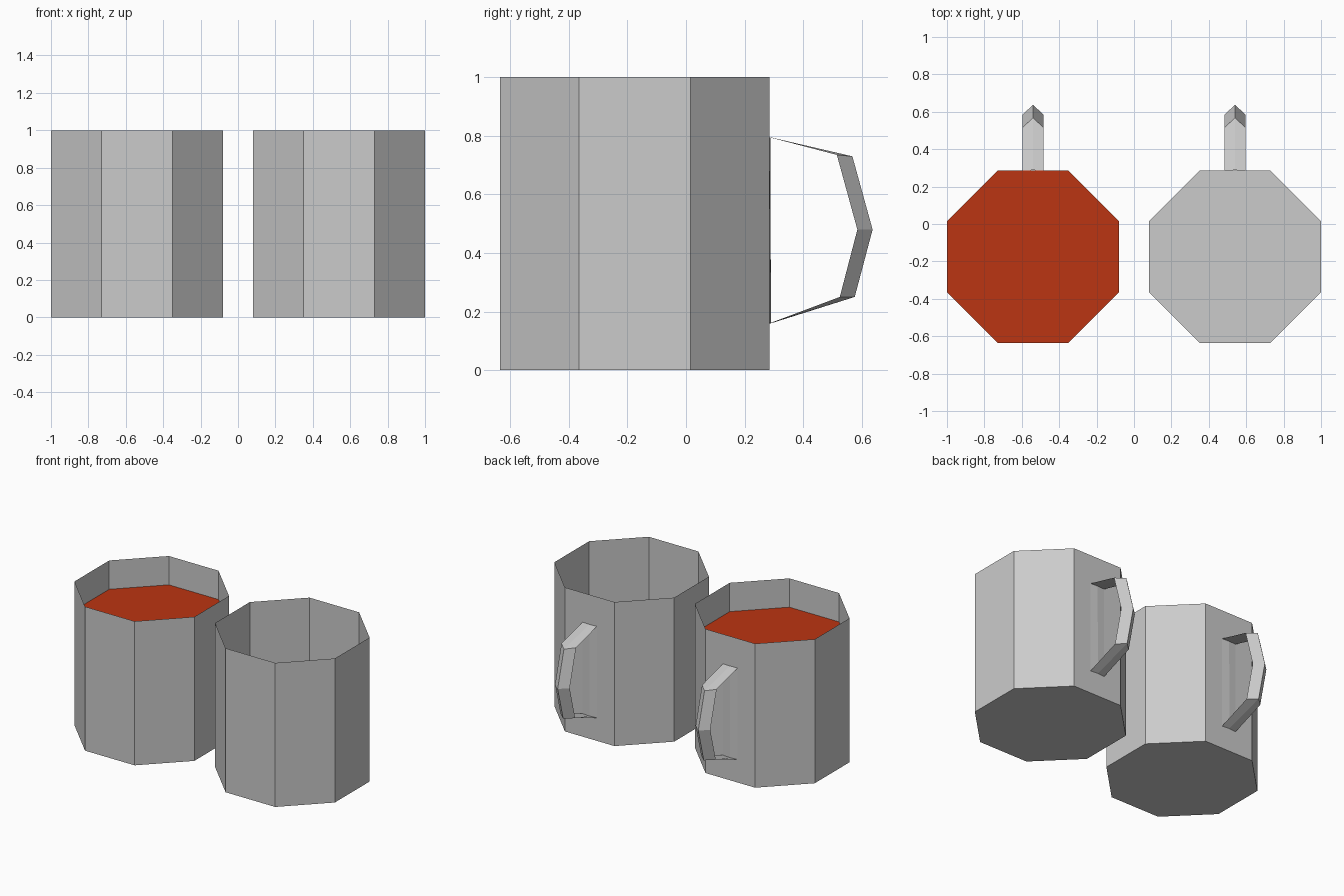
import bpy, bmesh, math

if "Cube" in bpy.data.objects:
    bpy.data.objects.remove(bpy.data.objects["Cube"])

CY = -0.175                            # centre of the mugs in y
R = 0.46 / math.cos(math.pi / 8)       # octagon corner radius


def make_object(name, bm, x, y):
    mesh = bpy.data.meshes.new(name)
    bm.to_mesh(mesh)
    bm.free()
    obj = bpy.data.objects.new(name, mesh)
    obj.location = (x, y, 0)
    bpy.context.collection.objects.link(obj)
    return obj


def octagon(bm, z):
    angles = [math.pi / 8 + i * math.pi / 4 for i in range(8)]
    return [bm.verts.new((R * math.cos(a), R * math.sin(a), z)) for a in angles]


def mug_body(name, x):
    # open thin-walled octagonal cup with a floor
    bm = bmesh.new()
    low, high = octagon(bm, 0), octagon(bm, 1)
    bm.faces.new(low[::-1])
    for i in range(8):
        j = (i + 1) % 8
        bm.faces.new((low[i], low[j], high[j], high[i]))
    return make_object(name, bm, x, CY)


def mug_handle(name, x):
    # folded strip: (edge y, ridge y, z edge, z ridge) from top to bottom
    rows = [(0.285, 0.288, 0.795, 0.795),
            (0.515, 0.568, 0.735, 0.73),
            (0.585, 0.637, 0.48, 0.48),
            (0.525, 0.576, 0.25, 0.25),
            (0.285, 0.29, 0.16, 0.16)]
    bm = bmesh.new()
    loops = [[bm.verts.new((-0.056, ye, ze)), bm.verts.new((0, yr, zr)),
              bm.verts.new((0.056, ye, ze))] for ye, yr, ze, zr in rows]
    # the strip closes into a loop along the mug wall
    for i in range(len(loops)):
        a, b = loops[i], loops[(i + 1) % len(loops)]
        for k in range(2):
            bm.faces.new((a[k], b[k], b[k + 1], a[k + 1]))
    return make_object(name, bm, x, 0)


# two mugs side by side
for side, x in (("left", -0.54), ("right", 0.54)):
    mug_body(side + "_mug_body", x)
    mug_handle(side + "_mug_handle", x)

# drink surface filling the left mug
bm = bmesh.new()
bm.faces.new(octagon(bm, 0.8))
drink = make_object("drink_surface", bm, -0.54, CY)
mat = bpy.data.materials.new("drink_red_brown")
mat.diffuse_color = (0.5, 0.035, 0.006, 1)
mat.use_nodes = True
mat.node_tree.nodes["Principled BSDF"].inputs["Base Color"].default_value = mat.diffuse_color
drink.data.materials.append(mat)
